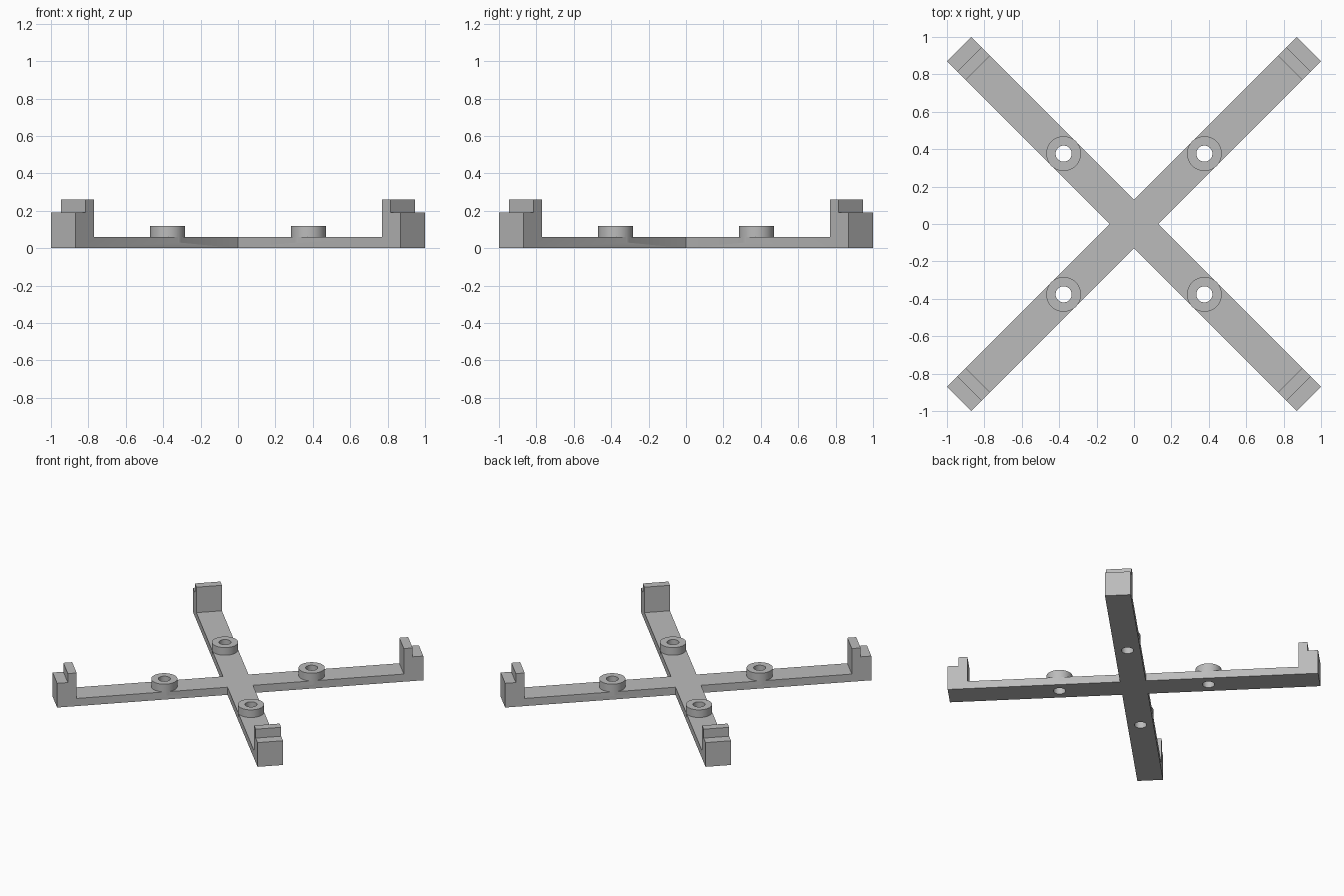
import bpy
import bmesh
import math
from mathutils import Matrix

HALF_WIDTH = 0.092
ARM_END = 1.322
WALL_IN, LEDGE_IN = 1.181, 1.245
ARM_TOP, LEDGE_TOP, WALL_TOP = 0.06, 0.19, 0.26
PAD_DIST, PAD_TOP = 0.532, 0.12

if "Cube" in bpy.data.objects:
    bpy.data.objects.remove(bpy.data.objects["Cube"], do_unlink=True)

grey = bpy.data.materials.new("plain grey")
grey.use_nodes = True
colour = (0.5, 0.5, 0.5, 1)
grey.diffuse_color = colour
grey.node_tree.nodes["Principled BSDF"].inputs["Base Color"].default_value = colour


def add_object(name, bm):
    bmesh.ops.recalc_face_normals(bm, faces=bm.faces)
    mesh = bpy.data.meshes.new(name)
    bm.to_mesh(mesh)
    bm.free()
    mesh.materials.append(grey)
    obj = bpy.data.objects.new(name, mesh)
    bpy.context.collection.objects.link(obj)
    return obj


def make_bar(name, angle):
    """Full-length bar with a stepped upright at both ends."""
    half = [(WALL_IN, ARM_TOP), (WALL_IN, WALL_TOP), (LEDGE_IN, WALL_TOP),
            (LEDGE_IN, LEDGE_TOP), (ARM_END, LEDGE_TOP), (ARM_END, 0)]
    profile = half + [(-u, z) for u, z in reversed(half)]
    bm = bmesh.new()
    face = bm.faces.new([bm.verts.new((u, -HALF_WIDTH, z)) for u, z in profile])
    sweep = bmesh.ops.extrude_face_region(bm, geom=[face])
    moved = [v for v in sweep["geom"] if isinstance(v, bmesh.types.BMVert)]
    bmesh.ops.translate(bm, verts=moved, vec=(0, 2 * HALF_WIDTH, 0))
    bm.transform(Matrix.Rotation(math.radians(angle), 4, "Z"))
    return add_object(name, bm)


def make_cylinders(name, radius, bottom, top):
    """One upright cylinder on each of the four arms."""
    bm = bmesh.new()
    for i in range(4):
        place = (Matrix.Rotation(math.radians(45 + 90 * i), 4, "Z")
                 @ Matrix.Translation((PAD_DIST, 0, (bottom + top) / 2)))
        bmesh.ops.create_cone(bm, cap_ends=True, segments=48, radius1=radius,
                              radius2=radius, depth=top - bottom, matrix=place)
    return add_object(name, bm)


def combine(target, tool, operation):
    mod = target.modifiers.new(operation.lower(), "BOOLEAN")
    mod.operation, mod.solver, mod.object = operation, "EXACT", tool
    bpy.context.view_layer.objects.active = target
    bpy.ops.object.modifier_apply(modifier=mod.name)
    bpy.data.objects.remove(tool, do_unlink=True)


# Crossed bars with raised round pads
frame = make_bar("cross_frame", 45)
combine(frame, make_bar("second_bar", 135), "UNION")
combine(frame, make_cylinders("mounting_pads", 0.093, 0.03, PAD_TOP), "UNION")

# Screw holes through pads and bars
combine(frame, make_cylinders("hole_cutters", 0.043, -0.1, 0.3), "DIFFERENCE")

bpy.ops.object.select_all(action="DESELECT")
frame.select_set(True)
bpy.context.view_layer.objects.active = frame
bpy.ops.object.shade_smooth_by_angle(angle=math.radians(30))
